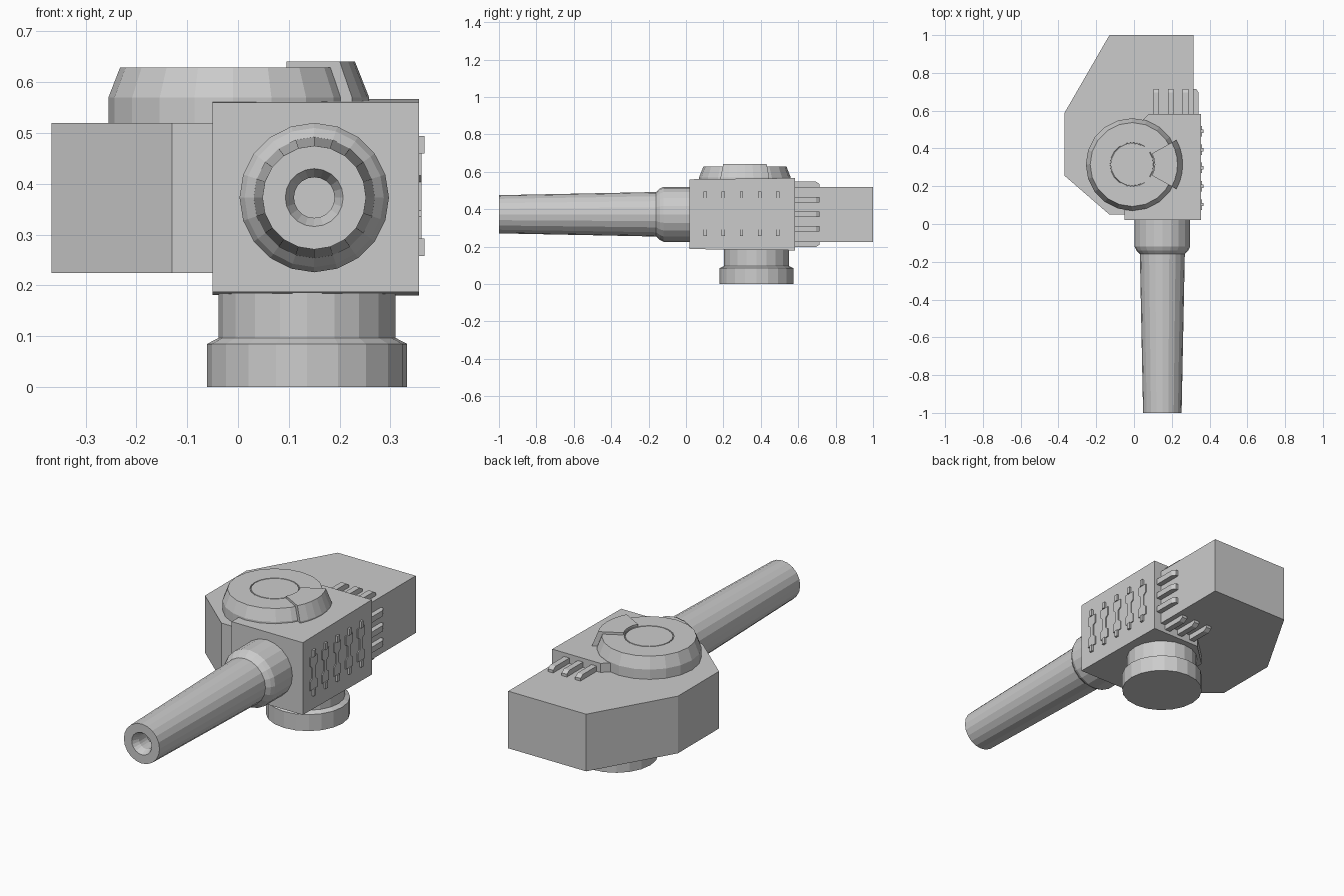
import bpy, bmesh
from math import cos, sin, pi, radians
from mathutils import Matrix, Vector

if "Cube" in bpy.data.objects:
    bpy.data.objects.remove(bpy.data.objects["Cube"])


def finish(name, bm):
    bmesh.ops.remove_doubles(bm, verts=bm.verts, dist=1e-5)
    bmesh.ops.recalc_face_normals(bm, faces=bm.faces)
    me = bpy.data.meshes.new(name)
    bm.to_mesh(me)
    bm.free()
    ob = bpy.data.objects.new(name, me)
    bpy.context.collection.objects.link(ob)
    return ob


def loft(name, rings):
    """Closed solid through matching rings of points."""
    bm = bmesh.new()
    vs = [[bm.verts.new(p) for p in r] for r in rings]
    n = len(vs[0])
    for a, b in zip(vs, vs[1:]):
        for i in range(n):
            j = (i + 1) % n
            bm.faces.new((a[i], a[j], b[j], b[i]))
    bm.faces.new(vs[0])
    bm.faces.new(vs[-1])
    return finish(name, bm)


def lathe(name, profile, mat, n=20):
    """Solid of revolution from (radius, height) points."""
    return loft(name, [[mat @ Vector((r * cos(2 * pi * i / n), r * sin(2 * pi * i / n), h))
                        for i in range(n)] for r, h in profile])


def prism(name, pts, to3d, a, b):
    return loft(name, [[to3d(u, v, w) for u, v in pts] for w in (a, b)])


def flat(u, v, w):
    return (u, v, w)


# rear housing
prism("rear_housing", [(-.13, 1), (.315, 1), (.315, .05), (-.13, .05),
                       (-.367, .255), (-.367, .59)], flat, .225, .52)

# receiver block, slightly taller at the back, with one cut corner
block = [(-.05, .02), (.356, .02), (.356, .583), (.08, .583), (-.05, .46)]
loft("receiver_block", [
    [(x, y, .187 - .012 * (y - .02)) for x, y in block],
    [(x, y, .56 + .012 * (y - .02)) for x, y in block]])

# barrel with collar and bore
lathe("barrel", [(.147, -.1), (.147, .12), (.137, .14), (.119, .16), (.102, 1),
                 (.057, 1), (.04, .965), (.04, .9)],
      Matrix.Translation((.15, 0, .373)) @ Matrix.Rotation(pi / 2, 4, 'X'))

# mounting base
lathe("mounting_base", [(.197, 0), (.197, .085), (.174, .097), (.174, .2)],
      Matrix.Translation((.136, .377, 0)))

# hatch with a ring groove
lathe("hatch", [(.245, .5), (.245, .57), (.222, .629), (.117, .629), (.116, .624),
                (.113, .624), (.112, .629)], Matrix.Translation((-.01, .315, 0)))

# raised wedge on the hatch
rings = []
for k in range(7):
    t = radians(-29 + 58 * k / 6)
    rings.append([(-.01 + r * cos(t), .315 + r * sin(t), z)
                  for r, z in [(.12, .6), (.12, .641), (.24, .641), (.268, .57), (.268, .55), (.2, .55)]])
loft("hatch_wedge", rings)

# cooling fins on the top, bottom and right of the rear housing
fin = [(.55, -.02), (.55, .027), (.695, .027), (.715, .014), (.715, -.02)]
for i in range(3):
    x, z = .117 + .078 * i, .295 + .078 * i
    prism(f"top_fin_{i}", fin, lambda u, v, w: (w, u, .52 + v), x - .015, x + .015)
    prism(f"bottom_fin_{i}", fin, lambda u, v, w: (w, u, .225 - v), x - .015, x + .015)
    prism(f"side_fin_{i}", fin, lambda u, v, w: (.315 + v, u, w), z - .015, z + .015)

# raised notched plates on the right wall
half = [(.009, -.116), (.009, -.085), (.028, -.085), (.028, -.04), (.012, -.028)]
right = half + [(u, -v) for u, v in reversed(half)]
outline = right + [(-u, v) for u, v in reversed(right)]
for i in range(5):
    y = .103 + .097 * i
    prism(f"side_plate_{i}", outline, lambda u, v, w: (w, y + u, .376 + v), .345, .361)
    for s in (-1, 1):
        prism(f"plate_tab_{i}_{s}", [(-.009, .084), (.009, .084), (.009, .118), (-.009, .118)],
              lambda u, v, w: (w, y + u, .376 + s * v), .345, .367)
